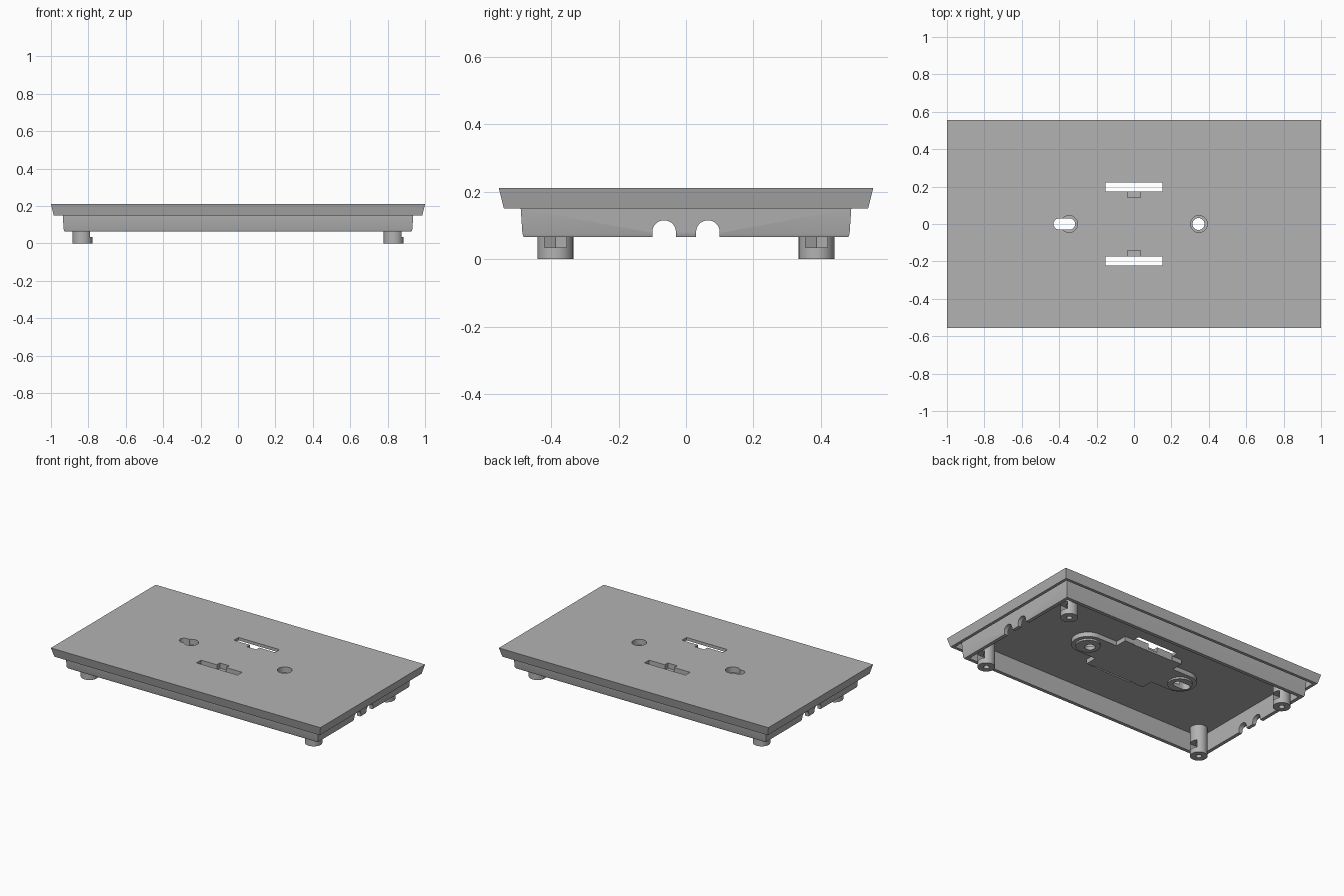
import bpy, bmesh
from math import pi, cos, sin

old = bpy.data.objects.get("Cube")
if old:
    bpy.data.objects.remove(old, do_unlink=True)

grey = bpy.data.materials.new("plain grey")
grey.use_nodes = True
grey.diffuse_color = (0.45, 0.45, 0.45, 1)
grey.node_tree.nodes["Principled BSDF"].inputs["Base Color"].default_value = (0.45, 0.45, 0.45, 1)


def finish(name, bm):
    bmesh.ops.recalc_face_normals(bm, faces=bm.faces)
    mesh = bpy.data.meshes.new(name)
    bm.to_mesh(mesh)
    bm.free()
    mesh.materials.append(grey)
    ob = bpy.data.objects.new(name, mesh)
    bpy.context.collection.objects.link(ob)
    return ob


def loft(name, rings):
    """Skin a list of closed point rings and cap both ends."""
    bm = bmesh.new()
    loops = [[bm.verts.new(p) for p in ring] for ring in rings]
    n = len(loops[0])
    for a, b in zip(loops, loops[1:]):
        for i in range(n):
            j = (i + 1) % n
            bm.faces.new((a[i], a[j], b[j], b[i]))
    bm.faces.new(loops[0])
    bm.faces.new(loops[-1])
    return finish(name, bm)


def prism(name, pts, lo, hi, along_x=False):
    if along_x:
        return loft(name, [[(h, u, v) for u, v in pts] for h in (lo, hi)])
    return loft(name, [[(u, v, h) for u, v in pts] for h in (lo, hi)])


def arc(cx, cy, r, a0=0, a1=2 * pi, n=32, closed=True):
    steps = n if closed else n + 1
    return [(cx + r * cos(a0 + (a1 - a0) * i / n), cy + r * sin(a0 + (a1 - a0) * i / n))
            for i in range(steps)]


def rect(x0, x1, y0, y1):
    return [(x0, y0), (x1, y0), (x1, y1), (x0, y1)]


def cut(ob, cutters):
    bpy.context.view_layer.objects.active = ob
    for c in cutters:
        mod = ob.modifiers.new("cut", 'BOOLEAN')
        mod.operation = 'DIFFERENCE'
        mod.solver = 'EXACT'
        mod.object = c
        bpy.ops.object.modifier_apply(modifier=mod.name)


def smooth(ob):
    bpy.ops.object.select_all(action='DESELECT')
    ob.select_set(True)
    bpy.context.view_layer.objects.active = ob
    bpy.ops.object.shade_smooth_by_angle(angle=0.5)


# Tray: top plate, hanging skirt, groove and inner wall in one section
section = [(1, .555, .21), (.985, .54, .15), (.965, .52, .15), (.965, .52, .19),
           (.94, .492, .19), (.937, .49, .15), (.932, .485, .075), (.928, .481, .065),
           (.905, .458, .065), (.905, .458, .19)]
tray = loft("tray", [[(x, y, z) for x, y in rect(-a, a, -b, b)] for a, b, z in section])

# Raised pad under the plate, with rounded arms
half = [(.22, -.18), (.22, -.1)] + arc(.36, 0, .1, -pi / 2, pi / 2, 20, False) + [(.22, .1), (.22, .18)]
pad = prism("mounting_pad", half + [(-x, -y) for x, y in half], .16, .195)
bosses = [prism("screw_boss", arc(s * .36, 0, .075), .148, .18) for s in (-1, 1)]

# Openings through plate and pad
openings = []
for s in (-1, 1):
    lo, hi = sorted((s * .175, s * .223))
    openings.append(prism("slot_cutter", rect(-.152, .152, lo, hi), .1, .3))
    lo, hi = sorted((s * .143, s * .18))
    openings.append(prism("pocket_cutter", rect(-.035, .035, lo, hi), .175, .3))
    openings.append(prism("recess_cutter", arc(s * .347, 0, .045), .172, .3))
openings.append(prism("hole_cutter", arc(.345, 0, .032), .1, .31))
keyhole = arc(-.345, 0, .03, -pi / 2, pi / 2, 12, False) + arc(-.4, 0, .03, pi / 2, 3 * pi / 2, 12, False)
openings.append(prism("keyhole_cutter", keyhole, .1, .31))

# Cable arches through both end walls
arches = []
for s in (-1, 1):
    c = s * .065
    outline = arc(c, .08, .035, 0, pi, 20, False) + [(c - .035, .04), (c + .035, .04)]
    arches.append(prism("arch_cutter", outline, -1.1, 1.1, True))

cut(tray, openings + arches)
cut(pad, openings)
for b in bosses:
    cut(b, openings)

# Feet with a screw hole and a nut slot opening to one side
feet, foot_cutters = [], []
for cx in (-.832, .832):
    for cy in (-.387, .387):
        foot = prism("foot", arc(cx, cy, .053), 0, .195)
        nut = [(.07, -.032), (.07, .032), (-.018, .032), (-.037, 0), (-.018, -.032)]
        pair = [prism("nut_cutter", [(cx + x, cy + y) for x, y in nut], .035, .085),
                prism("screw_cutter", arc(cx, cy, .018, n=20), -.05, .12)]
        cut(foot, pair)
        feet.append(foot)
        foot_cutters += pair

for ob in [tray, pad] + bosses + feet:
    smooth(ob)
for ob in openings + arches + foot_cutters:
    bpy.data.objects.remove(ob, do_unlink=True)
